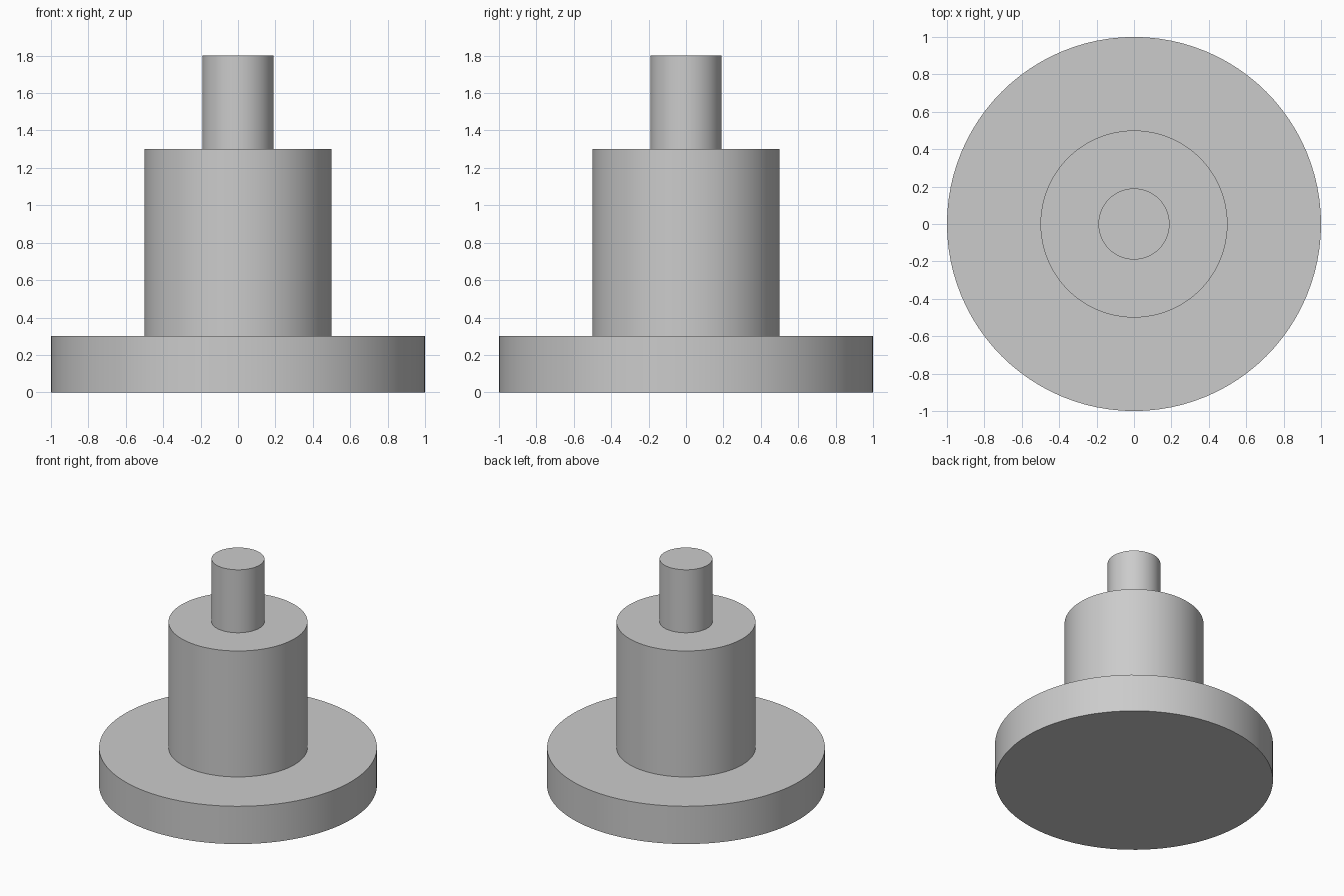
import bpy
import bmesh
import math

cube = bpy.data.objects.get("Cube")
if cube:
    bpy.data.objects.remove(cube, do_unlink=True)

# Single plain grey finish
grey = bpy.data.materials.new("plain_grey")
grey.use_nodes = True
colour = (0.6, 0.6, 0.6, 1)
grey.diffuse_color = colour
grey.node_tree.nodes["Principled BSDF"].inputs["Base Color"].default_value = colour


def round_section(name, radius, bottom, top, open_bottom):
    """Upright cylinder; stacked sections leave out the hidden bottom cap."""
    bpy.ops.mesh.primitive_cylinder_add(
        vertices=96, radius=radius, depth=top - bottom,
        location=(0, 0, (bottom + top) / 2))
    obj = bpy.context.object
    obj.name = obj.data.name = name
    obj.data.materials.append(grey)
    if open_bottom:
        bm = bmesh.new()
        bm.from_mesh(obj.data)
        caps = [f for f in bm.faces if f.normal.z < -0.9]
        bmesh.ops.delete(bm, geom=caps, context='FACES_ONLY')
        bm.to_mesh(obj.data)
        bm.free()
    bpy.ops.object.shade_smooth_by_angle(angle=math.radians(30))
    return obj


# Wide flange, main body and top pin
base = round_section("base_flange", 1.0, 0.0, 0.3, False)
body = round_section("body", 0.5, 0.3, 1.3, True)
pin = round_section("top_pin", 0.19, 1.3, 1.8, True)
for part in (body, pin):
    part.parent = base
    part.matrix_parent_inverse = base.matrix_basis.inverted()
